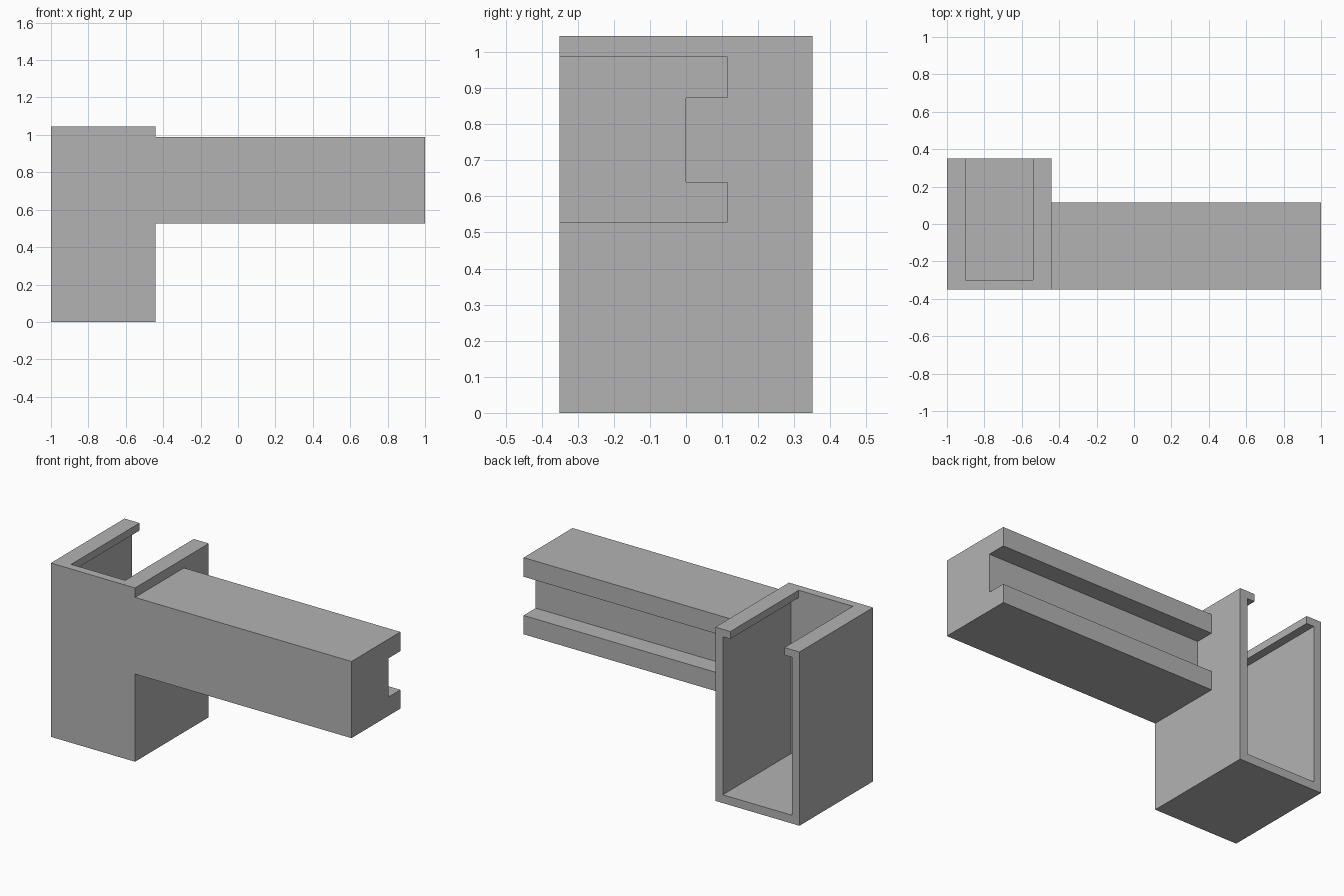
import bpy
import bmesh
from mathutils import Vector

cube = bpy.data.objects.get("Cube")
if cube:
    bpy.data.objects.remove(cube, do_unlink=True)

grey = bpy.data.materials.new("plain grey")
grey.use_nodes = True
colour = (0.45, 0.45, 0.45, 1)
grey.diffuse_color = colour
grey.node_tree.nodes["Principled BSDF"].inputs["Base Color"].default_value = colour


def extrude(name, outline, direction):
    """Make a solid by sweeping a flat outline along a direction."""
    bm = bmesh.new()
    face = bm.faces.new([bm.verts.new(p) for p in outline])
    swept = bmesh.ops.extrude_face_region(bm, geom=[face])["geom"]
    verts = [v for v in swept if isinstance(v, bmesh.types.BMVert)]
    bmesh.ops.translate(bm, verts=verts, vec=Vector(direction))
    bmesh.ops.recalc_face_normals(bm, faces=bm.faces)
    mesh = bpy.data.meshes.new(name)
    bm.to_mesh(mesh)
    bm.free()
    mesh.materials.append(grey)
    obj = bpy.data.objects.new(name, mesh)
    bpy.context.collection.objects.link(obj)
    return obj


def combine(target, tool, operation):
    """Apply a boolean, then drop the tool object."""
    mod = target.modifiers.new(operation.lower(), "BOOLEAN")
    mod.operation, mod.object, mod.solver = operation, tool, "EXACT"
    bpy.context.view_layer.objects.active = target
    bpy.ops.object.modifier_apply(modifier=mod.name)
    bpy.data.objects.remove(tool, do_unlink=True)


left, right, front, back, top = -1.0, -0.44, -0.35, 0.35, 1.045
wall, lip, lip_depth = 0.05, 0.1, 0.045

# Upright channel housing
housing = extrude("channel_housing",
                  [(left, front, 0), (right, front, 0),
                   (right, front, top), (left, front, top)],
                  (0, back - front, 0))

# T-shaped slot, open at the top and back, leaving two lips
mid = (left + right) / 2
half = [(right - wall, wall), (right - wall, top - lip_depth),
        (right - lip, top - lip_depth), (right - lip, top + wall)]
loop = half + [(2 * mid - x, z) for x, z in reversed(half)]
slot = extrude("slot_cutter", [(x, front + wall, z) for x, z in loop],
               (0, back - front, 0))
slot.hide_render = True
combine(housing, slot, "DIFFERENCE")

# Side arm with a groove along its back
low, high, groove_low, groove_high = 0.527, 0.988, 0.64, 0.873
arm_back, groove_floor = 0.115, 0.0
arm_outline = [(front, low), (arm_back, low), (arm_back, groove_low),
               (groove_floor, groove_low), (groove_floor, groove_high),
               (arm_back, groove_high), (arm_back, high), (front, high)]
root = right - wall / 2
arm = extrude("side_arm", [(root, y, z) for y, z in arm_outline],
              (1 - root, 0, 0))
combine(housing, arm, "UNION")
housing.name = "channel_housing_with_arm"
